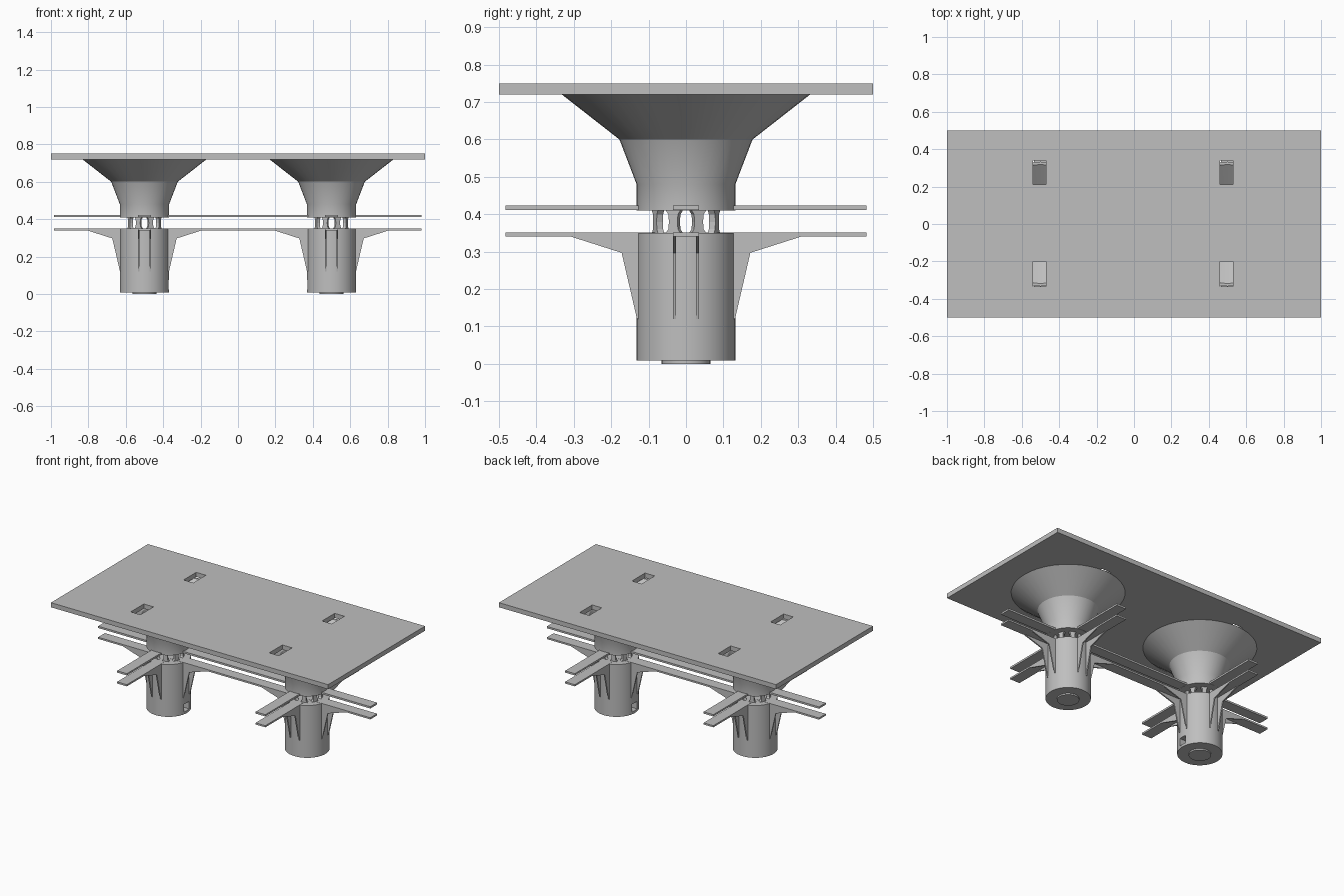
import bpy, bmesh, math
from mathutils import Matrix, Vector

cube = bpy.data.objects.get("Cube")
if cube:
    bpy.data.objects.remove(cube, do_unlink=True)

concrete = bpy.data.materials.new("concrete_grey")
concrete.use_nodes = True
GREY = (0.52, 0.52, 0.52, 1)
concrete.diffuse_color = GREY
concrete.node_tree.nodes["Principled BSDF"].inputs["Base Color"].default_value = GREY


def finish(name, bm, smooth=False):
    bmesh.ops.recalc_face_normals(bm, faces=bm.faces)
    mesh = bpy.data.meshes.new(name)
    bm.to_mesh(mesh)
    bm.free()
    mesh.materials.append(concrete)
    obj = bpy.data.objects.new(name, mesh)
    bpy.context.collection.objects.link(obj)
    if smooth:
        bpy.ops.object.select_all(action='DESELECT')
        obj.select_set(True)
        bpy.context.view_layer.objects.active = obj
        bpy.ops.object.shade_smooth_by_angle(angle=math.radians(25))
    return obj


def box(name, low, high):
    low, high = Vector(low), Vector(high)
    bm = bmesh.new()
    bmesh.ops.create_cube(bm, size=1)
    bmesh.ops.scale(bm, vec=high - low, verts=bm.verts)
    bmesh.ops.translate(bm, vec=(low + high) / 2, verts=bm.verts)
    return finish(name, bm)


def lathe(name, profile, x, steps=40):
    bm = bmesh.new()
    verts = [bm.verts.new((r, 0, z)) for r, z in profile]
    edges = [bm.edges.new(pair) for pair in zip(verts, verts[1:])]
    bmesh.ops.spin(bm, geom=verts + edges, axis=(0, 0, 1), cent=(0, 0, 0),
                   angle=math.tau, steps=steps)
    bmesh.ops.remove_doubles(bm, verts=bm.verts, dist=0.0001)
    bmesh.ops.translate(bm, vec=(x, 0, 0), verts=bm.verts)
    return finish(name, bm, True)


def prism(name, points, depth, matrix):
    """Extrude a closed outline of 3D points by the depth vector."""
    bm = bmesh.new()
    face = bm.faces.new([bm.verts.new(p) for p in points])
    new = bmesh.ops.extrude_face_region(bm, geom=[face])["geom"]
    bmesh.ops.translate(bm, vec=depth, verts=[v for v in new if isinstance(v, bmesh.types.BMVert)])
    bm.transform(matrix)
    return finish(name, bm)


def cut(obj, cutter):
    cutter.hide_render = True
    mod = obj.modifiers.new("opening", 'BOOLEAN')
    mod.operation = 'DIFFERENCE'
    mod.solver = 'EXACT'
    mod.object = cutter
    bpy.ops.object.select_all(action='DESELECT')
    obj.select_set(True)
    bpy.context.view_layer.objects.active = obj
    bpy.ops.object.modifier_apply(modifier=mod.name)
    bpy.data.objects.remove(cutter, do_unlink=True)


# Deck with four openings into the funnels
deck = box("deck_slab", (-1, -0.5, 0.72), (1, 0.5, 0.75))
for x in (-0.505, 0.495):
    for low, high in ((-0.335, -0.2), (0.21, 0.34)):
        cut(deck, box("deck_cutter", (x - 0.035, low, 0.7), (x + 0.035, high, 0.8)))

# Long walkway beams at both levels
LEVELS = {"upper": (0.411, 0.423), "lower": (0.34, 0.351)}
for level, (low, high) in LEVELS.items():
    box(level + "_long_beam", (-0.985, -0.035, low), (0.98, 0.035, high))

funnel_profile = [(0, 0.41), (0.132, 0.41), (0.132, 0.48), (0.178, 0.6), (0.333, 0.721),
                  (0.318, 0.721), (0.165, 0.61), (0.118, 0.48), (0.118, 0.428), (0, 0.428)]
pillar_profile = [(0, 0.009), (0.132, 0.009), (0.132, 0.35), (0, 0.35)]
foot_profile = [(0, 0), (0.065, 0), (0.065, 0.012), (0, 0.012)]
fin_outline = [(0.11, 0.12), (0.131, 0.12), (0.172, 0.297), (0.31, 0.341), (0.11, 0.341)]
post_half = [(0.022, 0.348), (0.014, 0.36), (0.012, 0.38), (0.014, 0.4), (0.022, 0.412)]

for side, x in (("right", -0.5), ("left", 0.5)):
    lathe(side + "_funnel", funnel_profile, x)
    pillar = lathe(side + "_pillar", pillar_profile, x)
    lathe(side + "_foot", foot_profile, x)

    # Small opening at the pillar base, on the inner side
    inner = x - math.copysign(0.13, x)
    cut(pillar, box("doorway_cutter", (inner - 0.04, -0.025, 0.025), (inner + 0.04, 0.025, 0.075)))

    # Cross beams
    for level, (low, high) in LEVELS.items():
        box(f"{side}_{level}_cross_beam", (x - 0.035, -0.482, low), (x + 0.035, 0.482, high))

    # Paired bracket fins under each arm
    for k in range(4):
        turn = Matrix.Translation((x, 0, 0)) @ Matrix.Rotation(k * math.pi / 2, 4, 'Z')
        for y in (-0.035, 0.027):
            prism(side + "_bracket_fin", [(r, y, z) for r, z in fin_outline], (0, 0.008, 0), turn)

    # Ring of flared posts between pillar and funnel
    outline = post_half + [(-t, z) for t, z in reversed(post_half)]
    for k in range(8):
        turn = Matrix.Translation((x, 0, 0)) @ Matrix.Rotation((k + 0.5) * math.pi / 4, 4, 'Z')
        prism(side + "_ring_post", [(0.072, t, z) for t, z in outline], (0.018, 0, 0), turn)
